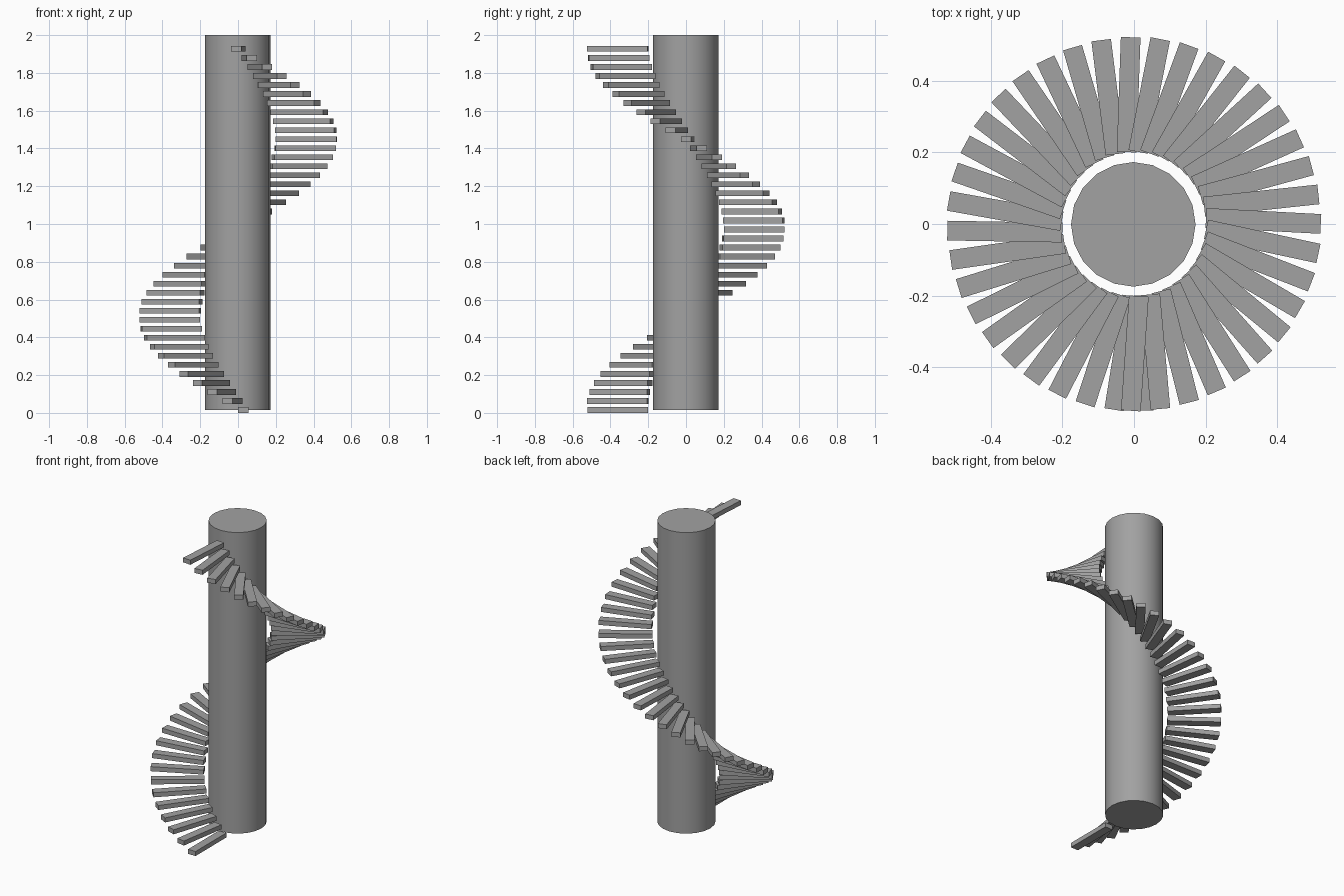
import bpy
import math
from mathutils import Matrix, Vector

cube = bpy.data.objects.get("Cube")
if cube:
    bpy.data.objects.remove(cube, do_unlink=True)

STEPS = 41
TURN = math.radians(-9.1)      # clockwise from above
RISE = 0.0478
INNER, OUTER = 0.2, 0.521
WIDTH, THICK = 0.055, 0.03
BOTTOM, TOP = 0.015, 2.0

grey = bpy.data.materials.new("stone grey")
grey.use_nodes = True
colour = (0.36, 0.36, 0.36, 1)
grey.diffuse_color = colour
grey.node_tree.nodes["Principled BSDF"].inputs["Base Color"].default_value = colour

# Central column
bpy.ops.mesh.primitive_cylinder_add(vertices=20, radius=0.174, depth=TOP - BOTTOM,
                                    location=(-0.002, -0.001, (TOP + BOTTOM) / 2))
column = bpy.context.object
column.name = "central_column"
column.data.materials.append(grey)
bpy.ops.object.shade_smooth_by_angle(angle=math.radians(30))

# One tread, with its left-hand edge offset from the radial line
bpy.ops.mesh.primitive_cube_add(size=1)
first = bpy.context.object
tread = first.data
tread.name = "tread"
tread.transform(Matrix.Translation(Vector((WIDTH / 2, -(INNER + OUTER) / 2, THICK / 2)))
                @ Matrix.Diagonal((WIDTH, OUTER - INNER, THICK, 1)))
tread.materials.append(grey)
first.name = "tread_01"

# Remaining treads share the mesh and wind upward around the column
for i in range(1, STEPS):
    step = bpy.data.objects.new(f"tread_{i + 1:02d}", tread)
    step.location.z = i * RISE
    step.rotation_euler.z = i * TURN
    bpy.context.collection.objects.link(step)
